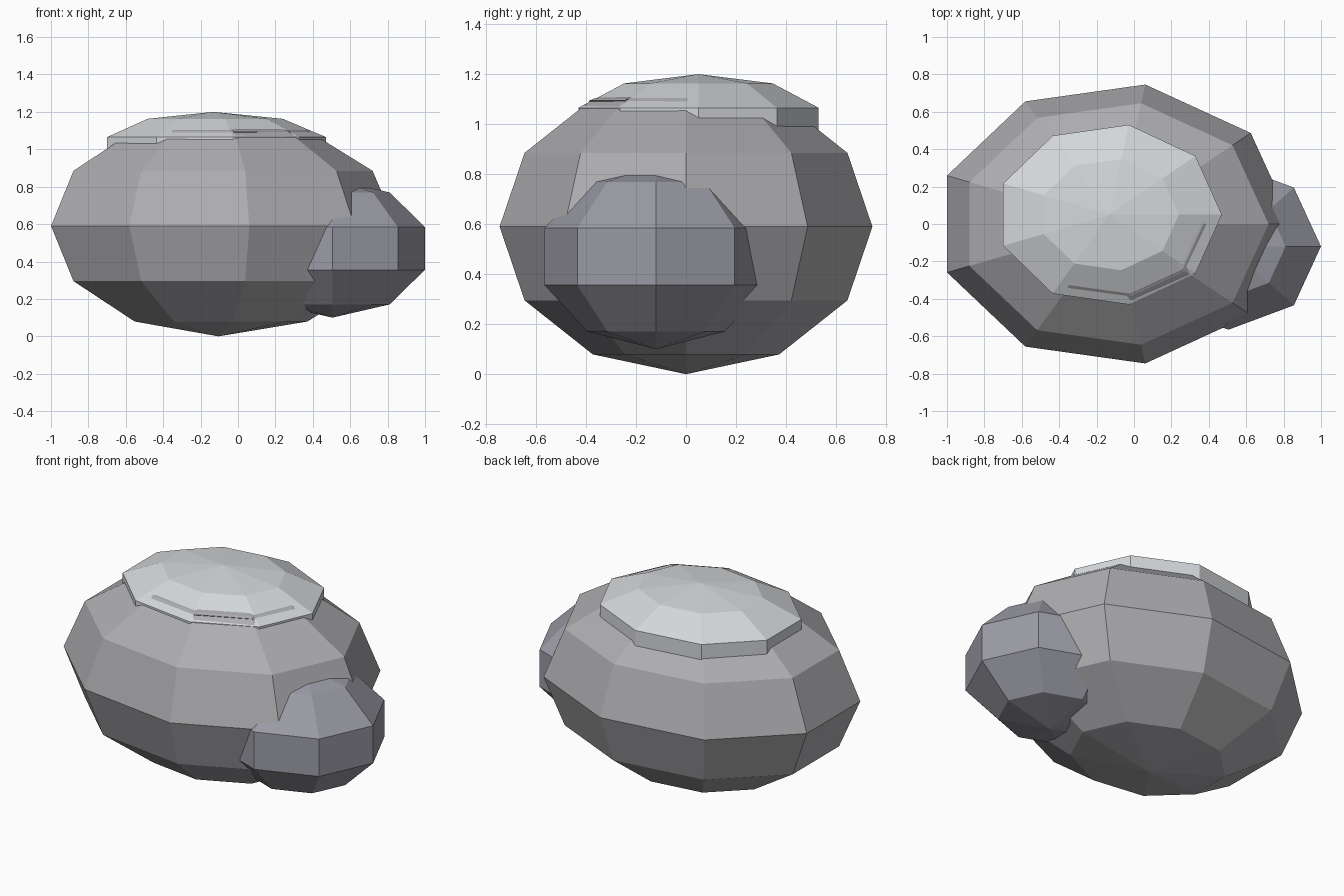
import bpy, bmesh
from math import sin, cos, pi, radians

if "Cube" in bpy.data.objects:
    bpy.data.objects.remove(bpy.data.objects["Cube"])


def paint(ob, name, rgb):
    mat = bpy.data.materials.new(name)
    mat.diffuse_color = (*rgb, 1)
    mat.use_nodes = True
    mat.node_tree.nodes["Principled BSDF"].inputs["Base Color"].default_value = mat.diffuse_color
    ob.data.materials.append(mat)


def finish(bm, name, rgb):
    bmesh.ops.recalc_face_normals(bm, faces=bm.faces)
    me = bpy.data.meshes.new(name)
    bm.to_mesh(me)
    bm.free()
    ob = bpy.data.objects.new(name, me)
    bpy.context.collection.objects.link(ob)
    paint(ob, name + "_colour", rgb)
    return ob


def boulder(name, centre, radii, segments, rings, rgb):
    """Low-poly ellipsoid with its first meridian on +x."""
    bm = bmesh.new()
    cx, cy, cz = centre
    a, b, h = radii
    loops = []
    for i in range(1, rings):
        t = pi * i / rings
        loops.append([bm.verts.new((cx + a * sin(t) * cos(2 * pi * k / segments),
                                    cy + b * sin(t) * sin(2 * pi * k / segments),
                                    cz - h * cos(t))) for k in range(segments)])
    low = bm.verts.new((cx, cy, cz - h))
    top = bm.verts.new((cx, cy, cz + h))
    for k in range(segments):
        n = (k + 1) % segments
        bm.faces.new((low, loops[0][n], loops[0][k]))
        bm.faces.new((top, loops[-1][k], loops[-1][n]))
        for p, q in zip(loops, loops[1:]):
            bm.faces.new((p[k], p[n], q[n], q[k]))
    return finish(bm, name, rgb)


# Main rock, side rock and pale cap
boulder("main_rock", (-0.105, 0, 0.59), (0.952, 0.757, 0.59), 9, 6, (0.42, 0.42, 0.44))
boulder("side_rock", (0.505, -0.12, 0.47), (0.52, 0.468, 0.37), 8, 5, (0.33, 0.33, 0.38))
boulder("pale_cap", (-0.133, 0.05, 1.005), (0.634, 0.513, 0.195), 9, 5, (0.66, 0.68, 0.70))

# Thin strip lying on the front slope of the cap
bm = bmesh.new()
bmesh.ops.create_cube(bm, size=1)
bmesh.ops.scale(bm, vec=(0.33, 0.022, 0.02), verts=bm.verts)
strip = finish(bm, "cap_strip", (0.33, 0.33, 0.35))
strip.location = (0.122, -0.306, 1.088)
strip.rotation_euler = (radians(20), 0, radians(25))
